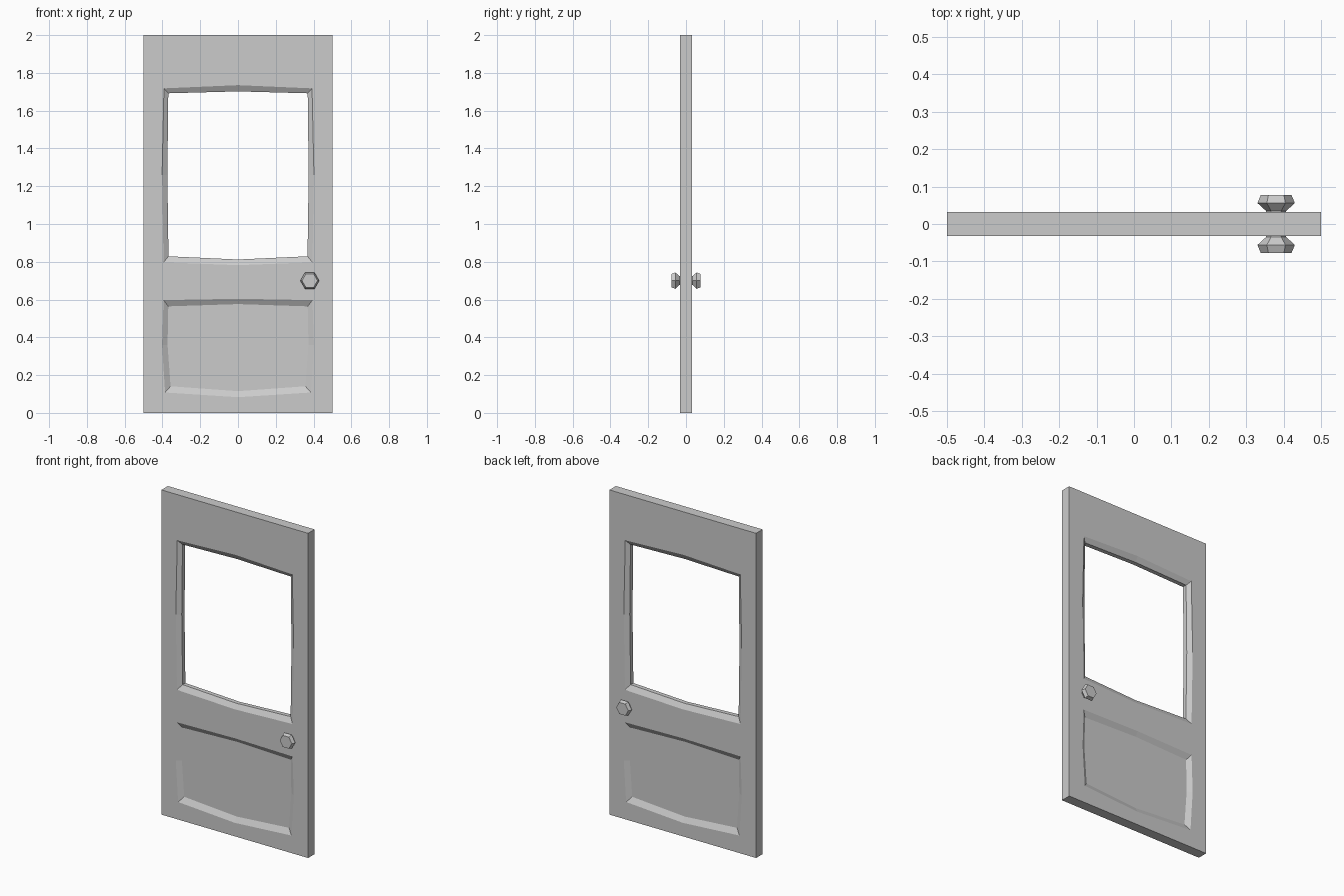
import bpy, bmesh, math
from mathutils import Matrix

if "Cube" in bpy.data.objects:
    bpy.data.objects.remove(bpy.data.objects["Cube"])

T = 0.0315        # half thickness of the door
DEPTH = 0.018     # depth of the sloped moulding
KNOB_X, KNOB_Z = 0.38, 0.70


def outline(bottom, side, top, mid_bottom, mid_top):
    """Symmetric bowed 8-point outline in x, z."""
    right = [bottom, side, top]
    left = [(-x, z) for x, z in reversed(right)]
    return [(0, mid_bottom)] + right + [(0, mid_top)] + left


window_outer = outline((0.394, 0.797), (0.402, 1.26), (0.392, 1.718), 0.782, 1.735)
window_inner = outline((0.368, 0.829), (0.374, 1.26), (0.369, 1.692), 0.812, 1.702)
panel_outer = outline((0.386, 0.108), (0.402, 0.36), (0.394, 0.597), 0.083, 0.604)
panel_inner = outline((0.357, 0.141), (0.373, 0.36), (0.369, 0.564), 0.115, 0.576)
frame = [(-0.5, 0), (0.5, 0), (0.5, 2), (-0.5, 2)]


def finish(bm, name):
    bmesh.ops.recalc_face_normals(bm, faces=bm.faces)
    mesh = bpy.data.meshes.new(name)
    bm.to_mesh(mesh)
    bm.free()
    obj = bpy.data.objects.new(name, mesh)
    bpy.context.collection.objects.link(obj)
    return obj


def ring(bm, pts, y):
    return [bm.verts.new((x, y, z)) for x, z in pts]


def bridge(bm, a, b):
    n = len(a)
    for i in range(n):
        j = (i + 1) % n
        bm.faces.new((a[i], a[j], b[j], b[i]))


# Door leaf: flat faces around the openings, sloped mouldings, recessed panel
bm = bmesh.new()
rims, holes = [], []
for s in (-1, 1):
    rim = ring(bm, frame, s * T)
    w_out = ring(bm, window_outer, s * T)
    p_out = ring(bm, panel_outer, s * T)
    edges = [bm.edges.new((r[i], r[(i + 1) % len(r)]))
             for r in (rim, w_out, p_out) for i in range(len(r))]
    bmesh.ops.triangle_fill(bm, edges=edges, use_beauty=True, normal=(0, s, 0))
    w_in = ring(bm, window_inner, s * (T - DEPTH))
    p_in = ring(bm, panel_inner, s * (T - DEPTH))
    bridge(bm, w_out, w_in)
    bridge(bm, p_out, p_in)
    bm.faces.new(p_in)
    rims.append(rim)
    holes.append(w_in)
# outer edges and the inside of the window opening
bridge(bm, *rims)
bridge(bm, *holes)
finish(bm, "door_leaf")

# Hexagonal knobs on both sides
profile = [(0.027, 0.028), (0.027, 0.035), (0.05, 0.056), (0.041, 0.0775)]
for s, name in ((-1, "front_knob"), (1, "back_knob")):
    bm = bmesh.new()
    rings = []
    for r, y in profile:
        pts = [(KNOB_X + r * math.cos(k * math.pi / 3),
                KNOB_Z + r * math.sin(k * math.pi / 3)) for k in range(6)]
        rings.append(ring(bm, pts, s * y))
    for a, b in zip(rings, rings[1:]):
        bridge(bm, a, b)
    bm.faces.new(rings[0])
    bm.faces.new(rings[-1])
    finish(bm, name)
